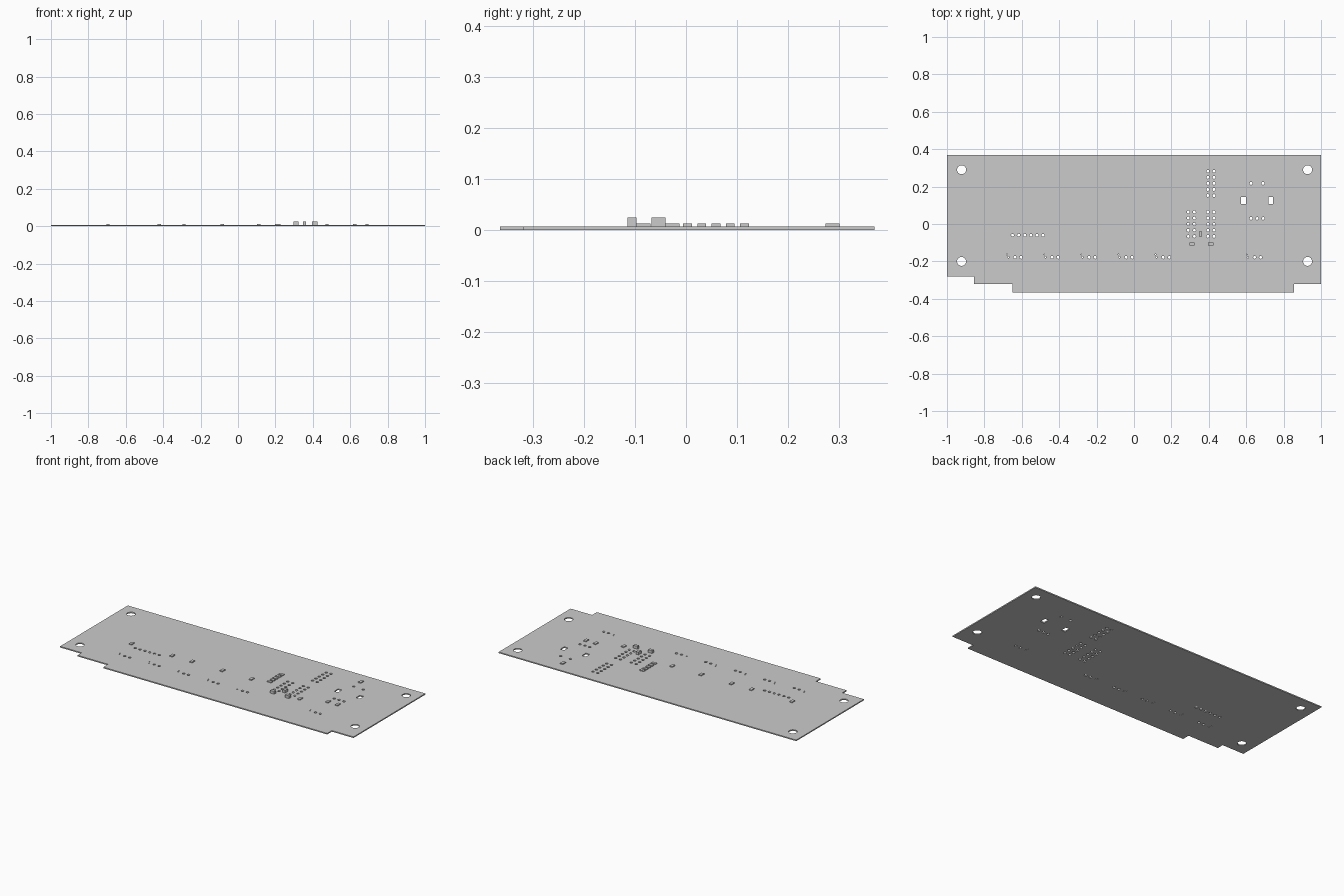
import bpy, bmesh
from math import cos, sin, tau

cube = bpy.data.objects.get("Cube")
if cube:
    bpy.data.objects.remove(cube, do_unlink=True)

TOP = 0.007      # board thickness
LOW = 0.0055     # height of flat chips
TALL = 0.0168    # height of tall chips

grey = bpy.data.materials.new("light grey")
grey.use_nodes = True
grey.diffuse_color = (0.6, 0.6, 0.6, 1)
grey.node_tree.nodes["Principled BSDF"].inputs["Base Color"].default_value = (0.6, 0.6, 0.6, 1)


def add_mesh(name, mesh):
    obj = bpy.data.objects.new(name, mesh)
    mesh.materials.clear()
    mesh.materials.append(grey)
    bpy.context.collection.objects.link(obj)
    return obj


def circle(x, y, r, n=12):
    return [(x + r * cos(tau * i / n), y + r * sin(tau * i / n)) for i in range(n)]


def rectangle(x, y, w, h):
    return [(x + sx * w / 2, y + sy * h / 2) for sx, sy in ((-1, -1), (1, -1), (1, 1), (-1, 1))]


def chip(name, x, y, w, d, h):
    bm = bmesh.new()
    bmesh.ops.create_cube(bm, size=1)
    for v in bm.verts:
        v.co = (x + v.co.x * w, y + v.co.y * d, TOP + (v.co.z + 0.5) * h)
    mesh = bpy.data.meshes.new(name)
    bm.to_mesh(mesh)
    bm.free()
    return add_mesh(name, mesh)


# Board outline with stepped front corners
loops = [[(-1, 0.37), (-1, -0.28), (-0.855, -0.28), (-0.855, -0.32), (-0.65, -0.32),
          (-0.65, -0.365), (0.855, -0.365), (0.855, -0.32), (1, -0.32), (1, 0.37)]]

# Mounting holes and slots
loops += [circle(x, y, 0.024, 32) for x in (-0.922, 0.928) for y in (-0.2, 0.29)]
loops += [rectangle(x, 0.126, 0.026, 0.038) for x in (0.585, 0.731)]

# Pin holes: single row, double-row headers and the connector pins
PITCH = 0.0325
pins = [(-0.649 + i * PITCH, -0.06) for i in range(6)]
for x, y in ((0.29, -0.066), (0.395, -0.066), (0.395, 0.152)):
    pins += [(x + c * PITCH, y + r * PITCH) for c in range(2) for r in range(5)]
pins += [(x, 0.217) for x in (0.626, 0.69)]
pins += [(0.626 + i * PITCH, 0.03) for i in range(3)]

# Sensor groups: two pins plus two tiny holes each
groups = [-0.636 + i * 0.198 for i in range(5)] + [0.645]
for x in groups:
    pins += [(x, -0.178), (x + PITCH, -0.178)]
    loops += [circle(x - 0.042, -0.163, 0.003, 8), circle(x - 0.036, -0.178, 0.004, 8)]
loops += [circle(x, y, 0.008) for x, y in pins]

# Fill the outline around the holes and give it thickness
curve = bpy.data.curves.new("board_outline", "CURVE")
curve.dimensions = "2D"
curve.fill_mode = "BOTH"
curve.extrude = TOP / 2
for loop in loops:
    spline = curve.splines.new("POLY")
    spline.points.add(len(loop) - 1)
    for point, (x, y) in zip(spline.points, loop):
        point.co = (x, y, 0, 1)
    spline.use_cyclic_u = True
outline = bpy.data.objects.new("board_outline", curve)
bpy.context.collection.objects.link(outline)
graph = bpy.context.evaluated_depsgraph_get()
board = bpy.data.meshes.new_from_object(outline.evaluated_get(graph))
bpy.data.objects.remove(outline, do_unlink=True)

bm = bmesh.new()
bm.from_mesh(board)
bmesh.ops.remove_doubles(bm, verts=bm.verts, dist=0.00005)
bmesh.ops.recalc_face_normals(bm, faces=bm.faces)
for v in bm.verts:
    v.co.z += TOP / 2
for f in bm.faces:
    f.smooth = False
    f.material_index = 0
bm.to_mesh(board)
bm.free()
board.name = "circuit_board"
add_mesh("circuit_board", board)

# Flat chips spread along the middle of the board
for i, x in enumerate((-0.695, -0.422, -0.289, -0.085, 0.11, 0.625, 0.69)):
    chip(f"flat_chip_{i + 1}", x, -0.027, 0.018, 0.028, LOW)
chip("flat_chip_right", 0.476, -0.084, 0.018, 0.028, LOW)
chip("flat_chip_back", 0.625, 0.288, 0.018, 0.028, LOW)

# Column of five chips
for i in range(5):
    chip(f"column_chip_{i + 1}", 0.212, 0.003 + i * 0.028, 0.028, 0.0175, LOW)

# Tall chips beside the headers
for side, x in (("left", 0.41), ("right", 0.31)):
    chip(f"tall_chip_{side}", x, -0.1065, 0.028, 0.0175, TALL)
chip("tall_chip_middle", 0.356, -0.054, 0.0175, 0.028, TALL)
